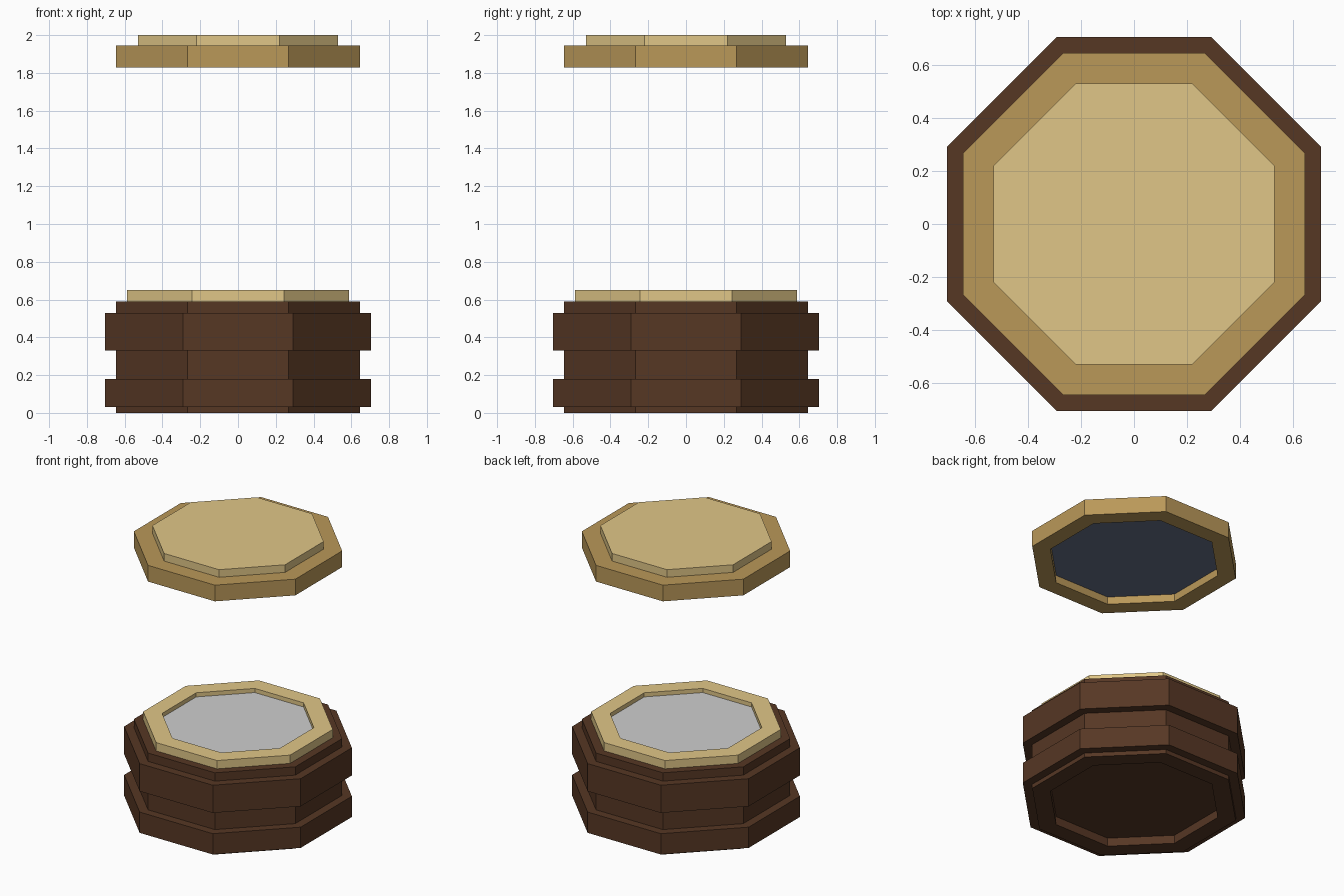
import bpy, bmesh, math

if "Cube" in bpy.data.objects:
    bpy.data.objects.remove(bpy.data.objects["Cube"])

SIDES = 8


def material(name, hex_code):
    m = bpy.data.materials.new(name)
    rgb = [int(hex_code[i:i + 2], 16) / 255 for i in (0, 2, 4)]
    lin = [c / 12.92 if c <= 0.04045 else ((c + 0.055) / 1.055) ** 2.4 for c in rgb]
    m.diffuse_color = (*lin, 1)
    m.use_nodes = True
    m.node_tree.nodes["Principled BSDF"].inputs["Base Color"].default_value = m.diffuse_color
    return m


brown = material("dark_brown", "563724")
gold = material("gold", "BA9859")
pale = material("pale_gold", "E0C687")
silver = material("silver", "CECECE")
slate = material("slate", "666F88")


def octagon(name, profile, mat, closed=False):
    """Sweep (apothem, z) points round eight flat sides; cap the ends or join them."""
    bm = bmesh.new()
    rings = []
    for apothem, z in profile:
        r = apothem / math.cos(math.pi / SIDES)
        angles = [(i + 0.5) * math.tau / SIDES for i in range(SIDES)]
        rings.append([bm.verts.new((r * math.cos(a), r * math.sin(a), z)) for a in angles])
    pairs = list(zip(rings, rings[1:]))
    if closed:
        pairs.append((rings[-1], rings[0]))
    else:
        bm.faces.new(rings[0][::-1])
        bm.faces.new(rings[-1])
    for low, high in pairs:
        for i in range(SIDES):
            j = (i + 1) % SIDES
            bm.faces.new((low[i], low[j], high[j], high[i]))
    bmesh.ops.recalc_face_normals(bm, faces=bm.faces)
    mesh = bpy.data.meshes.new(name)
    bm.to_mesh(mesh)
    bm.free()
    mesh.materials.append(mat)
    obj = bpy.data.objects.new(name, mesh)
    bpy.context.collection.objects.link(obj)
    return obj


def band(name, inner, outer, z0, z1, mat):
    return octagon(name, [(inner, z0), (outer, z0), (outer, z1), (inner, z1)], mat, True)


# Base with a recessed underside
octagon("base_body", [(0.53, 0.06), (0.53, 0), (0.645, 0), (0.645, 0.59)], brown)
band("lower_band", 0.64, 0.705, 0.03, 0.18, brown)
band("upper_band", 0.64, 0.705, 0.33, 0.53, brown)

# Rim around the sunken face
band("rim", 0.47, 0.587, 0.59, 0.65, pale)
octagon("face_plate", [(0.47, 0.612), (0.47, 0.62)], silver)

# Floating lid with a hollow underside
octagon("lid", [(0.53, 1.89), (0.53, 1.828), (0.645, 1.828), (0.645, 1.945)], gold)
octagon("lid_top", [(0.53, 1.945), (0.53, 2.0)], pale)
octagon("lid_lining", [(0.53, 1.882), (0.53, 1.89)], slate)
